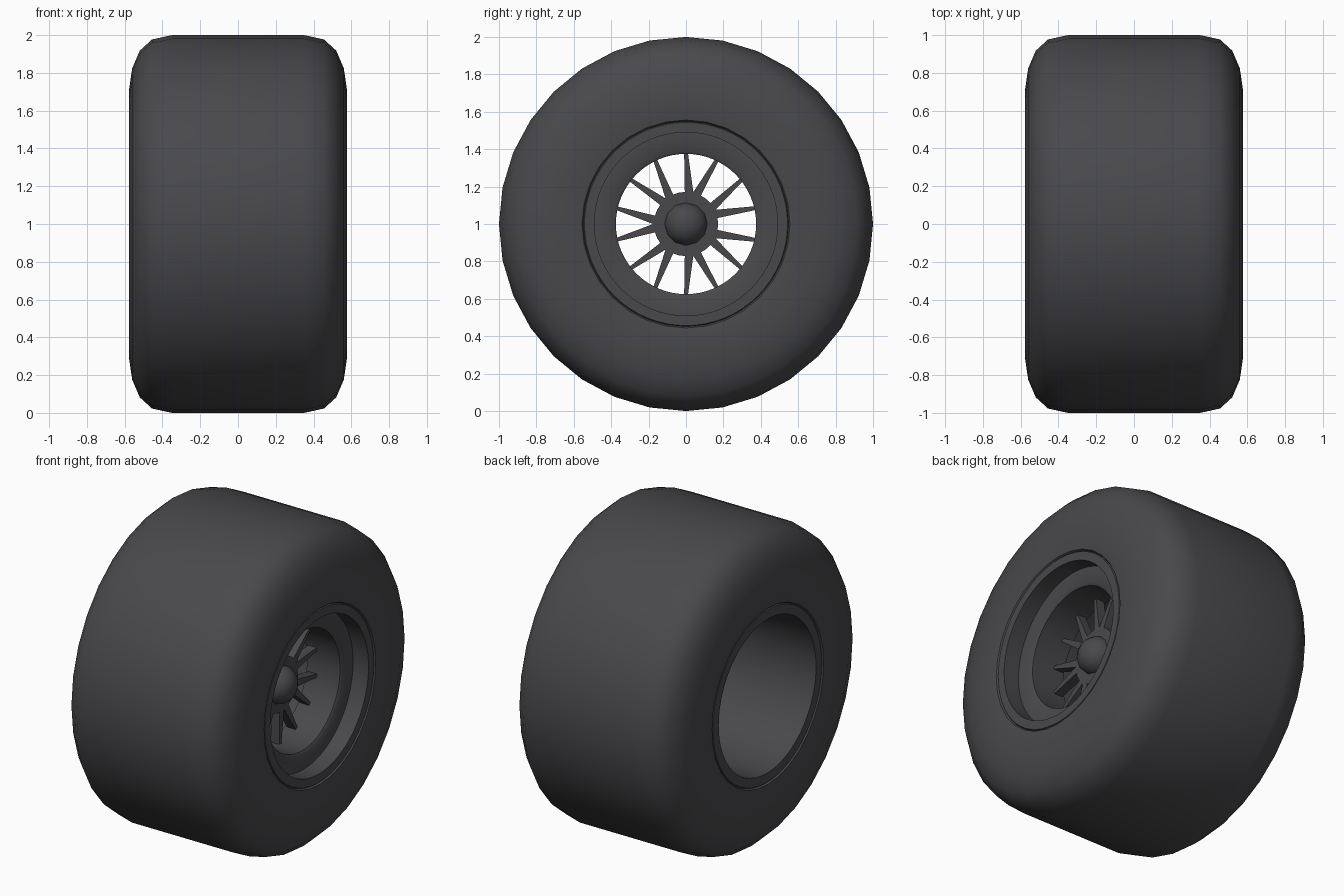
import bpy, bmesh, math

if "Cube" in bpy.data.objects:
    bpy.data.objects.remove(bpy.data.objects["Cube"])

grey = bpy.data.materials.new("dark_grey")
grey.diffuse_color = (0.066, 0.064, 0.07, 1)
grey.use_nodes = True
grey.node_tree.nodes["Principled BSDF"].inputs["Base Color"].default_value = grey.diffuse_color


def finish(name, bm, angle=35):
    bmesh.ops.recalc_face_normals(bm, faces=bm.faces)
    me = bpy.data.meshes.new(name)
    bm.to_mesh(me)
    bm.free()
    ob = bpy.data.objects.new(name, me)
    bpy.context.collection.objects.link(ob)
    me.materials.append(grey)
    bpy.ops.object.select_all(action='DESELECT')
    ob.select_set(True)
    bpy.context.view_layer.objects.active = ob
    bpy.ops.object.shade_smooth_by_angle(angle=math.radians(angle))
    return ob


def revolve(name, profile, n, closed=False, angle=35):
    """Spin (x, radius) points around the wheel axle at z = 1."""
    bm = bmesh.new()
    rings = []
    for x, r in profile:
        if r == 0:
            rings.append([bm.verts.new((x, 0, 1))] * n)
        else:
            rings.append([bm.verts.new((x, r * math.sin(2 * math.pi * i / n),
                                        1 + r * math.cos(2 * math.pi * i / n))) for i in range(n)])
    pairs = list(zip(rings, rings[1:])) + ([(rings[-1], rings[0])] if closed else [])
    for a, b in pairs:
        for i in range(n):
            j = (i + 1) % n
            bm.faces.new(list(dict.fromkeys((a[i], a[j], b[j], b[i]))))
    return finish(name, bm, angle)


# Tyre: rounded shoulders, flat tread, mirrored profile
half = [(0.558, 0.548), (0.572, 0.556), (0.578, 0.60), (0.577, 0.71), (0.56, 0.825),
        (0.52, 0.918), (0.455, 0.977), (0.35, 1.0)]
revolve("tyre", half + [(-x, r) for x, r in reversed(half)], 32)

# Rim: flat lips, stepped cup on the outer side, open barrel on the inner side
revolve("rim", [(-0.556, 0.55), (-0.568, 0.543), (-0.568, 0.485), (0.43, 0.485), (0.43, 0.39),
                (0.22, 0.39), (0.22, 0.375), (0.45, 0.375), (0.46, 0.39), (0.46, 0.49),
                (0.568, 0.49), (0.568, 0.543), (0.556, 0.55)], 64)

# Spokes: seven stems, each forking into two tapered bars
bm = bmesh.new()
for k in range(7):
    stem = math.pi + k * 2 * math.pi / 7
    for s in (-1, 1):
        end = s * math.pi / 14
        p0 = (0.15, s * 0.016)
        p1 = (0.382 * math.cos(end), 0.382 * math.sin(end))
        dx, dy = p1[0] - p0[0], p1[1] - p0[1]
        d = math.hypot(dx, dy)
        nx, ny = -dy / d, dx / d
        flat = [(p0[0] + nx * 0.024, p0[1] + ny * 0.024), (p0[0] - nx * 0.024, p0[1] - ny * 0.024),
                (p1[0] - nx * 0.010, p1[1] - ny * 0.010), (p1[0] + nx * 0.010, p1[1] + ny * 0.010)]
        ca, sa = math.cos(stem), math.sin(stem)
        layers = [[bm.verts.new((x, u * ca - v * sa, 1 + u * sa + v * ca)) for u, v in flat]
                  for x in (0.235, 0.295)]
        bm.faces.new(layers[0])
        bm.faces.new(layers[1])
        for i in range(4):
            j = (i + 1) % 4
            bm.faces.new((layers[0][i], layers[0][j], layers[1][j], layers[1][i]))
finish("spokes", bm)

# Hub plate and domed centre cap
revolve("hub", [(0.23, 0), (0.23, 0.172), (0.298, 0.172), (0.298, 0)], 28)
revolve("hub_cap", [(0.295, 0.115), (0.33, 0.108), (0.365, 0.08), (0.385, 0.045), (0.392, 0)],
        12, angle=50)
